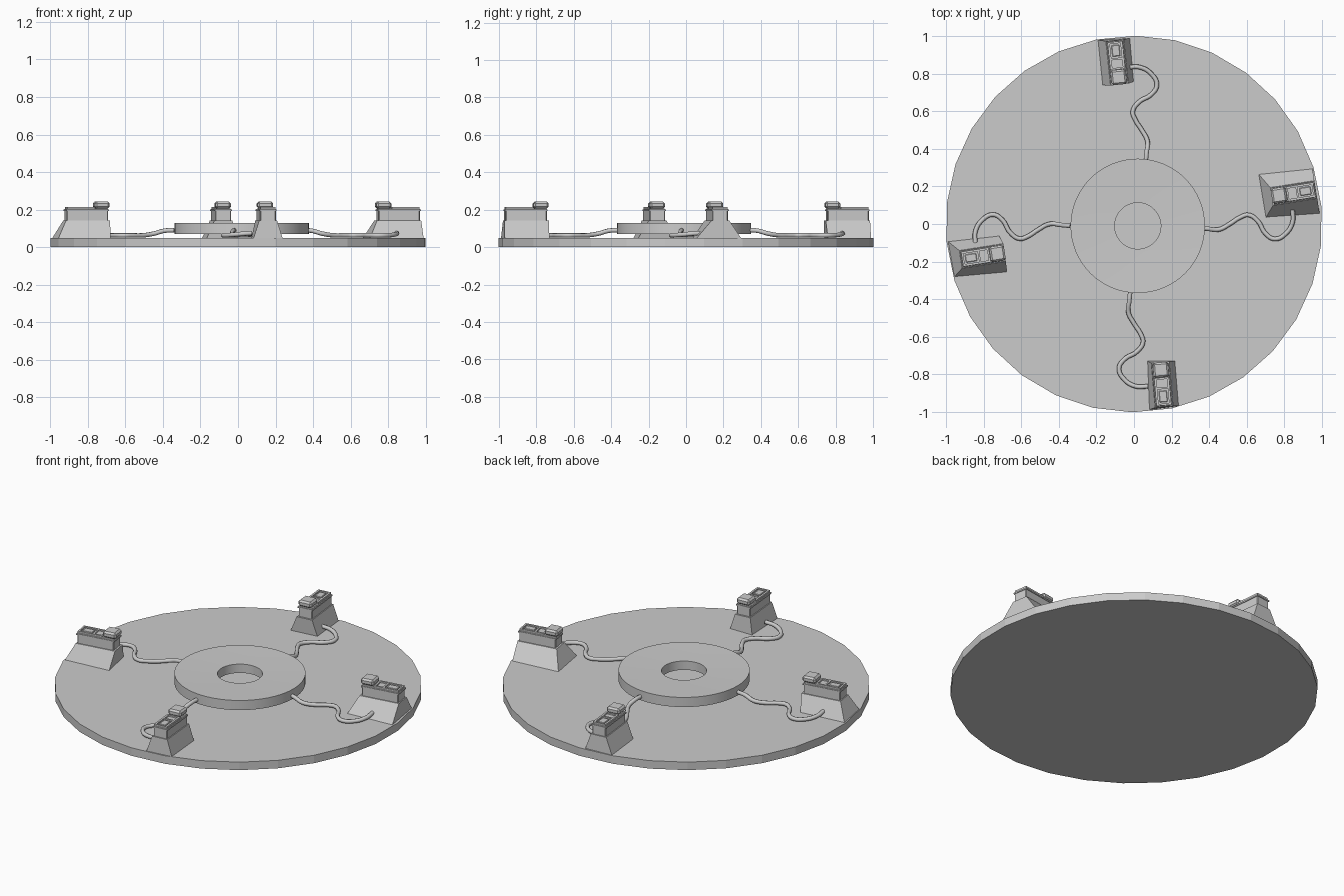
import bpy, bmesh
from math import radians, cos, sin, pi
from mathutils import Vector, Matrix

if "Cube" in bpy.data.objects:
    bpy.data.objects.remove(bpy.data.objects["Cube"])


def mesh_object(name, bm, smooth=False):
    bmesh.ops.recalc_face_normals(bm, faces=bm.faces)
    me = bpy.data.meshes.new(name)
    bm.to_mesh(me)
    bm.free()
    ob = bpy.data.objects.new(name, me)
    bpy.context.collection.objects.link(ob)
    if smooth:
        bpy.context.view_layer.objects.active = ob
        ob.select_set(True)
        bpy.ops.object.shade_smooth_by_angle(angle=radians(35))
        ob.select_set(False)
    return ob


def lathe(name, profile, sides, phase=0, centre=(0, 0), closed=True, smooth=False):
    """Revolve a closed (r, z) profile; r = 0 is never used."""
    bm = bmesh.new()
    rings = [[bm.verts.new((centre[0] + r * cos(phase + 2 * pi * i / sides),
                            centre[1] + r * sin(phase + 2 * pi * i / sides), z))
              for i in range(sides)] for r, z in profile]
    count = len(rings) if closed else len(rings) - 1
    for k in range(count):
        a, b = rings[k], rings[(k + 1) % len(rings)]
        for i in range(sides):
            j = (i + 1) % sides
            bm.faces.new((a[i], a[j], b[j], b[i]))
    if not closed:
        bm.faces.new(rings[0])
        bm.faces.new(rings[-1])
    return mesh_object(name, bm, smooth)


def loft(name, low, high):
    """Solid between two four-cornered outlines."""
    bm = bmesh.new()
    a = [bm.verts.new(p) for p in low]
    b = [bm.verts.new(p) for p in high]
    bm.faces.new(a)
    bm.faces.new(b)
    for i in range(4):
        j = (i + 1) % 4
        bm.faces.new((a[i], a[j], b[j], b[i]))
    return mesh_object(name, bm)


def box(name, pose, u, v, z, bevel=0.0):
    """Box spanning the u, v, z ranges in a station's own frame."""
    bm = bmesh.new()
    bmesh.ops.create_cube(bm, size=1)
    for w in bm.verts:
        w.co = Vector([(r[0] + r[1]) / 2 + c * (r[1] - r[0])
                       for c, r in zip(w.co, (u, v, z))])
    if bevel:
        bmesh.ops.bevel(bm, geom=bm.edges[:], offset=bevel, segments=1, affect='EDGES')
    bm.transform(pose)
    return mesh_object(name, bm)


# Base plate and floating central ring
lathe("base_plate", [(1.003, 0), (1.003, 0.048)], 30, radians(5.5), closed=False)
lathe("centre_ring", [(0.123, 0.07), (0.358, 0.07), (0.358, 0.128), (0.25, 0.125), (0.123, 0.123)],
      64, centre=(0.02, -0.01), smooth=True)

# Cable path of the right-hand station, reused with quarter turns
PATH = [(0.34, -0.02, 0.09), (0.39, -0.025, 0.088), (0.45, -0.03, 0.072), (0.51, 0, 0.063),
        (0.565, 0.035, 0.063), (0.61, 0.048, 0.063), (0.66, 0.015, 0.063), (0.70, -0.05, 0.063),
        (0.75, -0.08, 0.063), (0.81, -0.05, 0.064), (0.845, 0.01, 0.07), (0.845, 0.075, 0.075)]


def cable(name, turn, shift):
    cu = bpy.data.curves.new(name, 'CURVE')
    cu.dimensions = '3D'
    cu.bevel_depth = 0.012
    cu.bevel_resolution = 2
    cu.use_fill_caps = True
    cu.resolution_u = 6
    sp = cu.splines.new('BEZIER')
    sp.bezier_points.add(len(PATH) - 1)
    rot = Matrix.Rotation(radians(turn), 3, 'Z')
    for bp, p in zip(sp.bezier_points, PATH):
        bp.co = rot @ Vector(p) + Vector((*shift, 0))
        bp.handle_left_type = bp.handle_right_type = 'AUTO'
    bpy.context.collection.objects.link(bpy.data.objects.new(name, cu))


# side, box centre, heading, cable shift, footprint corners
STATIONS = [
    ("right", (0.85, 0.165), 9, (0, 0), [(0.70, 0.03), (0.99, 0.05), (0.95, 0.30), (0.66, 0.27)]),
    ("back", (-0.09, 0.86), 96, (0.042, -0.01), [(0, 0.76), (-0.02, 0.99), (-0.195, 0.98), (-0.17, 0.74)]),
    ("left", (-0.805, -0.17), 189, (0, -0.03), [(-0.72, -0.06), (-0.995, -0.09), (-0.96, -0.285), (-0.68, -0.26)]),
    ("front", (0.15, -0.855), 275, (0, -0.02), [(0.07, -0.73), (0.08, -0.99), (0.24, -0.97), (0.22, -0.73)]),
]

for k, (side, c, heading, shift, foot) in enumerate(STATIONS):
    pose = Matrix.Translation((*c, 0)) @ Matrix.Rotation(radians(heading), 4, 'Z')
    # Sloping pedestal
    top = [pose @ Vector((u, v, 0.142)) for u, v in
           [(-0.118, -0.048), (0.12, -0.048), (0.12, 0.048), (-0.118, 0.048)]]
    loft(side + "_pedestal", [(x, y, 0.04) for x, y in foot], top)
    # Housing with collar
    box(side + "_housing", pose, (-0.108, 0.114), (-0.042, 0.042), (0.138, 0.206), 0.004)
    box(side + "_collar", pose, (-0.112, 0.118), (-0.046, 0.046), (0.192, 0.2))
    # Rounded cap on the inner end
    box(side + "_cap", pose, (-0.118, -0.038), (-0.041, 0.041), (0.206, 0.243), 0.01)
    # Raised frame and panels on the outer end
    for n, v in enumerate((-0.034, 0.034)):
        box(f"{side}_frame_rail_{n}", pose, (-0.036, 0.112), (v - 0.006, v + 0.006), (0.2, 0.214))
    for n, u in enumerate((-0.032, 0.02, 0.107)):
        box(f"{side}_frame_bar_{n}", pose, (u - 0.005, u + 0.005), (-0.03, 0.03), (0.2, 0.214))
    box(side + "_panel", pose, (0.034, 0.094), (-0.021, 0.021), (0.2, 0.212), 0.003)
    cable(side + "_cable", 90 * k, shift)
